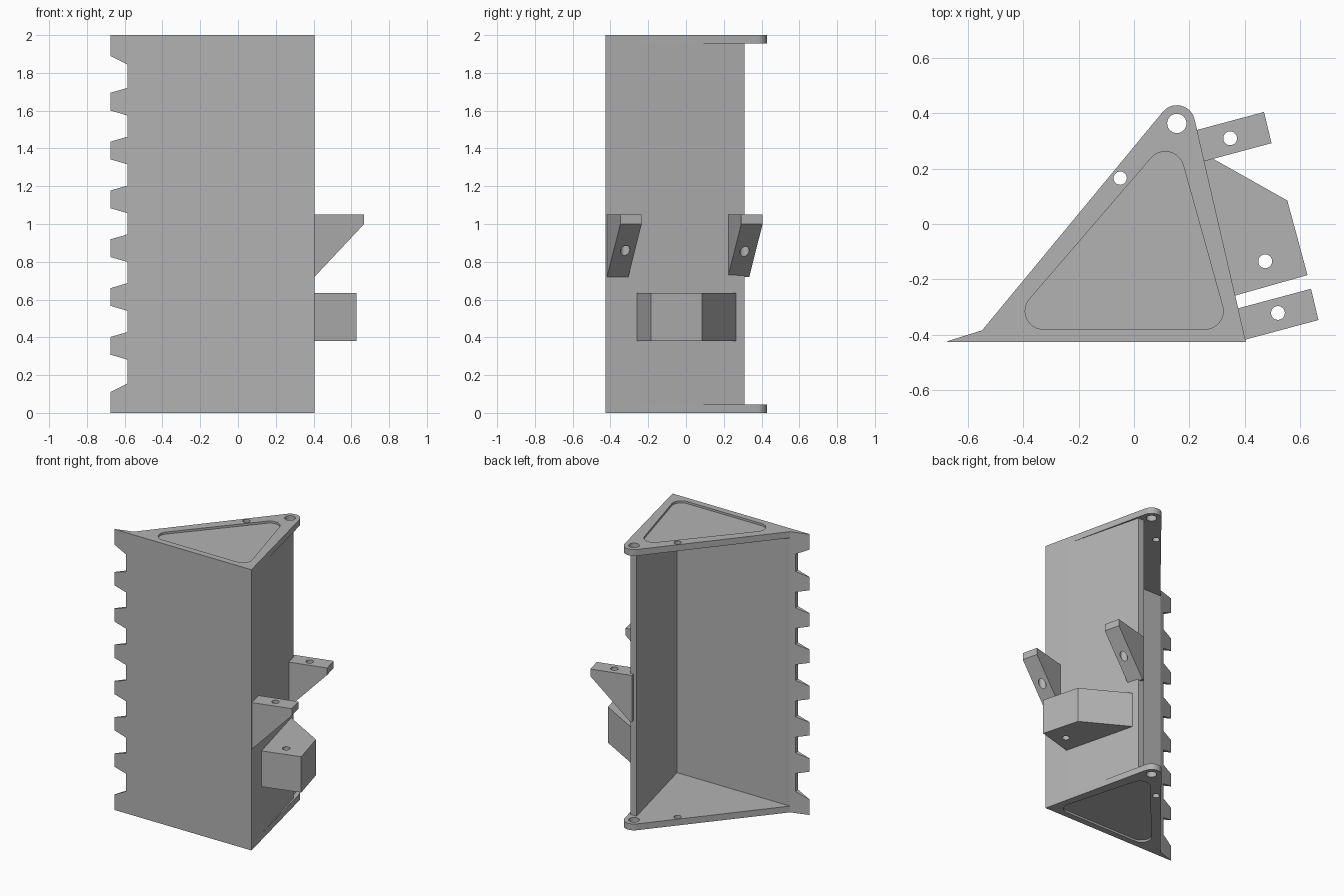
import bpy, bmesh
from math import sin, cos, radians
from mathutils import Vector

cube = bpy.data.objects.get("Cube")
if cube:
    bpy.data.objects.remove(cube)

steel = bpy.data.materials.new("steel_grey")
steel.use_nodes = True
GREY = (0.45, 0.45, 0.45, 1)
steel.diffuse_color = GREY
steel.node_tree.nodes["Principled BSDF"].inputs["Base Color"].default_value = GREY


def finish(name, bm):
    bmesh.ops.recalc_face_normals(bm, faces=bm.faces)
    mesh = bpy.data.meshes.new(name)
    bm.to_mesh(mesh)
    bm.free()
    mesh.materials.append(steel)
    ob = bpy.data.objects.new(name, mesh)
    bpy.context.scene.collection.objects.link(ob)
    return ob


def extrude(points, offset):
    """Solid from a planar outline pushed along an offset."""
    bm = bmesh.new()
    face = bm.faces.new([bm.verts.new(p) for p in points])
    new = bmesh.ops.extrude_face_region(bm, geom=[face])["geom"]
    verts = [v for v in new if isinstance(v, bmesh.types.BMVert)]
    bmesh.ops.translate(bm, verts=verts, vec=offset)
    return bm


def prism(name, outline, z0, z1):
    return finish(name, extrude([(x, y, z0) for x, y in outline], (0, 0, z1 - z0)))


def arc(cx, cy, r, a0, a1, n=12):
    angles = [radians(a0 + (a1 - a0) * i / n) for i in range(n + 1)]
    return [(cx + r * cos(a), cy + r * sin(a)) for a in angles]


def combine(ob, other, operation):
    """Bake one boolean and discard the helper."""
    mod = ob.modifiers.new("cut", "BOOLEAN")
    mod.operation, mod.object, mod.solver = operation, other, "EXACT"
    graph = bpy.context.evaluated_depsgraph_get()
    old = ob.data
    mesh = bpy.data.meshes.new_from_object(ob.evaluated_get(graph))
    ob.modifiers.clear()
    ob.data = mesh
    bpy.data.meshes.remove(old)
    bpy.data.objects.remove(other)


def drill(ob, x, y, r, z0, z1):
    combine(ob, prism("drill", arc(x, y, r, 0, 345, 23), z0, z1), "DIFFERENCE")


# Toothed front wall
TIP, GAP, BACK, FRONT = -0.675, -0.585, -0.385, -0.427
edge = [(TIP, 0), (TIP, 0.11), (GAP, 0.155)]
for i in range(6):
    c = 0.355 + 0.2585 * i
    edge += [(GAP, c - 0.073), (TIP, c - 0.047), (TIP, c + 0.047), (GAP, c + 0.073)]
edge += [(GAP, 1.845), (TIP, 1.89), (TIP, 2), (0.37, 2), (0.37, 0)]
bm = extrude([(x, FRONT, z) for x, z in edge], (0, BACK - FRONT, 0))
# Bevel the cutting edge to a thin lip
slope = Vector((-0.55 - TIP, BACK - FRONT - 0.003, 0))
cut = bmesh.ops.bisect_plane(bm, geom=bm.verts[:] + bm.edges[:] + bm.faces[:], dist=1e-5,
                             plane_co=(-0.55, BACK, 0),
                             plane_no=(-slope.y, slope.x, 0), clear_outer=True)
rim = [e for e in bm.edges if e.is_boundary]
bmesh.ops.contextual_create(bm, geom=rim)
shell = finish("bucket_shell", bm)

# Rear wall, leaning slightly inside the end plates
wall = prism("rear_wall", [(0.405, FRONT), (0.362, -0.24), (0.222, 0.31),
                           (0.172, 0.31), (0.35, FRONT)], 0, 2)
combine(shell, wall, "UNION")

# End plates with a rounded lug, pin holes and a shallow rounded recess
PLATE, DEPTH = 0.045, 0.015
plate_outline = [(-0.55, FRONT), (0.405, FRONT)] + arc(0.155, 0.364, 0.066, 13, 141) + [(-0.55, BACK)]
recess_outline = (arc(-0.328, -0.315, 0.066, 270, 139) + arc(0.113, 0.194, 0.068, 139, 13)
                  + arc(0.257, -0.315, 0.066, 13, -90))
for z, inner in ((0, 1), (2, -1)):
    low, high = sorted((z, z + inner * PLATE))
    combine(shell, prism("end_plate", plate_outline, low, high), "UNION")
    low, high = sorted((z - inner * 0.05, z + inner * DEPTH))
    combine(shell, prism("recess", recess_outline, low, high), "DIFFERENCE")
    for x, y, r in ((0.155, 0.364, 0.035), (-0.05, 0.166, 0.024)):
        drill(shell, x, y, r, z - 0.1, z + 0.1)

# Merge coplanar faces of the welded shell
bm = bmesh.new()
bm.from_mesh(shell.data)
bmesh.ops.remove_doubles(bm, verts=bm.verts, dist=1e-5)
bmesh.ops.dissolve_limit(bm, angle_limit=radians(0.5), verts=bm.verts, edges=bm.edges)
bm.to_mesh(shell.data)
bm.free()

# Two sloped mounting ears with a vertical pin hole
OUT = Vector((0.966, 0.259, 0))
ACROSS = Vector((-0.027, 0.113, 0))
for name, x, y, hole in (("right_ear", 0.405, -0.418, (0.521, -0.322)),
                         ("left_ear", 0.235, 0.222, (0.348, 0.31))):
    root = Vector((x, y, 0))
    side = [(-0.015, 1.05), (0.272, 1.05), (0.272, 1.0), (0, 0.72), (-0.015, 0.72)]
    ear = finish(name, extrude([root + OUT * d + Vector((0, 0, z)) for d, z in side], ACROSS))
    drill(ear, *hole, 0.025, 0.6, 1.2)

# Linkage block below the ears
block = prism("linkage_block", [(0.235, 0.265), (0.555, 0.085), (0.628, -0.185), (0.345, -0.265)],
              0.38, 0.635)
drill(block, 0.475, -0.135, 0.025, 0.3, 0.7)

for ob in (shell, block):
    for poly in ob.data.polygons:
        poly.use_smooth = False
